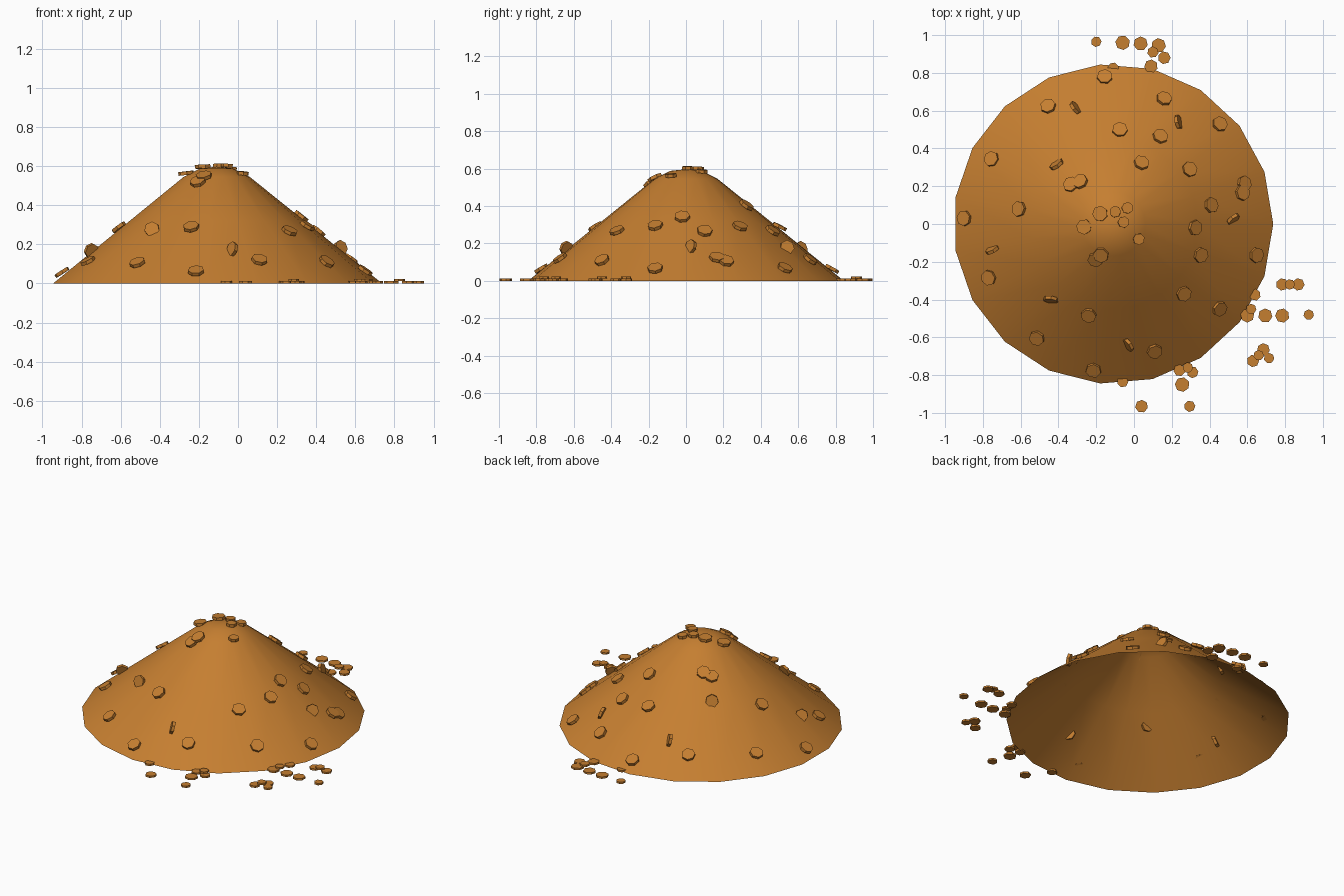
import bpy, bmesh, random
from math import sin, cos, pi, radians, atan2, hypot
from mathutils import Matrix, Vector

if "Cube" in bpy.data.objects:
    bpy.data.objects.remove(bpy.data.objects["Cube"])

random.seed(4)
CX = -0.11           # axis of the heap
SIDES = 19
PROFILE = [(0.847, 0.0), (0.45, 0.32), (0.17, 0.545), (0.085, 0.588)]
TOP_Z = 0.597

gold = bpy.data.materials.new("gold")
gold.diffuse_color = (0.56, 0.21, 0.03, 1)
gold.use_nodes = True
gold.node_tree.nodes["Principled BSDF"].inputs["Base Color"].default_value = gold.diffuse_color


def finish(bm, name, smooth=False):
    mesh = bpy.data.meshes.new(name)
    bm.normal_update()
    for f in bm.faces:
        f.smooth = smooth
    bm.to_mesh(mesh)
    bm.free()
    mesh.materials.append(gold)
    obj = bpy.data.objects.new(name, mesh)
    bpy.context.collection.objects.link(obj)
    return obj


def surface_z(r):
    pts = PROFILE + [(0.0, TOP_Z)]
    for (r0, z0), (r1, z1) in zip(pts, pts[1:]):
        if r >= r1:
            return max(0, z0 + (z1 - z0) * (r0 - r) / (r0 - r1))
    return TOP_Z


def add_coin(bm, matrix, r, depth, sides=7):
    bmesh.ops.create_cone(bm, cap_ends=True, segments=sides, radius1=r,
                          radius2=r, depth=depth, matrix=matrix)


# Heap: open-bottomed, low-poly cone with a rounded tip
bm = bmesh.new()
rings = [[bm.verts.new((CX + r * cos(2 * pi * i / SIDES), r * sin(2 * pi * i / SIDES), z))
          for i in range(SIDES)] for r, z in PROFILE]
tip = bm.verts.new((CX, 0, TOP_Z))
for i in range(SIDES):
    j = (i + 1) % SIDES
    for a, b in zip(rings, rings[1:]):
        bm.faces.new((a[i], a[j], b[j], b[i]))
    bm.faces.new((rings[-1][i], rings[-1][j], tip))
finish(bm, "coin_heap", smooth=True)

# Coins lying on the slope
slope_coins = [
    (-.155, .78), (-.455, .625), (-.075, .5), (.16, .665), (.14, .465),
    (.455, .53), (-.755, .345), (-.335, .21), (-.285, .225), (.04, .325),
    (.295, .29), (-.61, .08), (-.265, -.015), (-.18, .055), (-.1, .065),
    (-.035, .085), (-.055, .01), (.025, -.08), (-.9, .03), (.41, .1),
    (.575, .165), (.585, .215), (.325, -.02), (.355, -.165), (.65, -.165),
    (-.77, -.285), (-.205, -.19), (-.175, -.165), (.265, -.37), (-.24, -.485),
    (.455, -.45), (-.515, -.605), (.11, -.675), (-.215, -.775)]
bm = bmesh.new()
for x, y in slope_coins:
    dx = x - CX
    r = hypot(dx, y)
    tilt = radians(random.uniform(26, 40)) if r > 0.17 else radians(45 * r)
    a = atan2(y, dx)
    m = (Matrix.Translation((x, y, surface_z(r) + 0.012))
         @ Matrix.Rotation(a, 4, 'Z') @ Matrix.Rotation(tilt, 4, 'Y')
         @ Matrix.Rotation(random.uniform(0, 1), 4, 'Z'))
    add_coin(bm, m, 0.031 if -.12 < x < .05 and r < .17 else 0.041, 0.018)
finish(bm, "slope_coins")

# Coins stuck in the slope on edge: x, y, direction of the edge in degrees
edge_coins = [(-.31, .615, -50), (.235, .54, -75), (-.41, .315, 35),
              (.525, .025, 40), (-.75, -.135, 30), (-.44, -.4, -8),
              (-.03, -.64, -55)]
bm = bmesh.new()
for x, y, deg in edge_coins:
    d = radians(deg)
    n = Vector((-sin(d), cos(d), 0))
    if n.dot(Vector((x - CX, y, 0))) < 0:
        n = -n
    n.z = 0.3
    m = (Matrix.Translation((x, y, surface_z(hypot(x - CX, y)) + 0.012))
         @ n.to_track_quat('Z', 'Y').to_matrix().to_4x4())
    add_coin(bm, m, 0.039, 0.018)
finish(bm, "edge_coins")

# Coins scattered on the floor: x, y, radius, height of underside
floor_coins = [
    (-.2, .965, .028, 0), (-.06, .96, .039, 0), (.035, .955, .038, 0),
    (.13, .945, .039, 0), (.1, .91, .03, .012), (.16, .88, .034, 0),
    (.09, .835, .036, 0), (-.11, .825, .03, 0), (.785, -.32, .033, 0),
    (.825, -.32, .028, .012), (.87, -.32, .033, 0), (.6, -.485, .037, 0),
    (.695, -.485, .038, 0), (.785, -.485, .038, 0), (.925, -.48, .028, 0),
    (.62, -.45, .028, .012), (.64, -.375, .031, 0), (.685, -.665, .034, 0),
    (.66, -.695, .028, .012), (.63, -.725, .033, 0), (.715, -.71, .028, 0),
    (.24, -.775, .031, 0), (.31, -.785, .031, 0), (.285, -.76, .028, .012),
    (.255, -.85, .039, 0), (.04, -.965, .034, 0), (.295, -.965, .03, 0),
    (-.06, -.835, .03, 0)]
bm = bmesh.new()
for x, y, r, z in floor_coins:
    m = Matrix.Translation((x, y, z + 0.006)) @ Matrix.Rotation(random.uniform(0, 1), 4, 'Z')
    add_coin(bm, m, r, 0.012)
finish(bm, "floor_coins")
